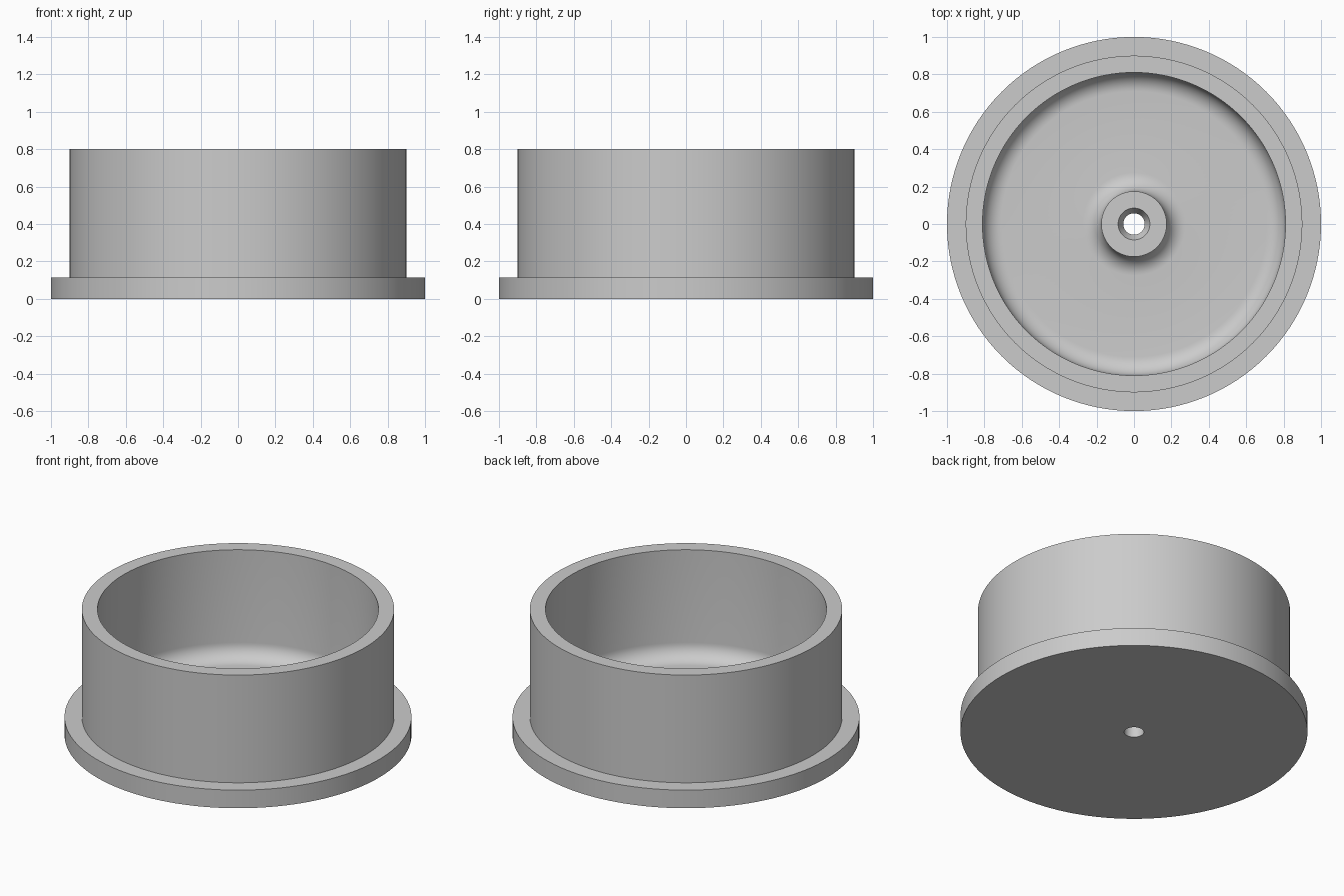
import bpy, bmesh
from math import pi, sin, cos, radians

if "Cube" in bpy.data.objects:
    bpy.data.objects.remove(bpy.data.objects["Cube"], do_unlink=True)

SEGMENTS = 128
FLANGE_R, FLANGE_H = 1.0, 0.115
WALL_R, BORE_R, WALL_H = 0.9, 0.81, 0.8
FLOOR_Z, FILLET = 0.11, 0.1
HUB_R, HUB_H = 0.175, 0.25
HOLE_R, SINK_R, SINK_DEPTH = 0.057, 0.085, 0.06


def arc(cx, cz, r, start, end, steps=10):
    """Points of a fillet in the radius/height plane."""
    angles = [radians(start + (end - start) * i / steps) for i in range(steps + 1)]
    return [(cx + r * cos(a), cz + r * sin(a)) for a in angles]


# Closed half section: underside, flange, wall, filleted floor, hub, hole
fillet_z = FLOOR_Z + FILLET
profile = [(HOLE_R, 0), (FLANGE_R, 0), (FLANGE_R, FLANGE_H), (WALL_R, FLANGE_H),
           (WALL_R, WALL_H), (BORE_R, WALL_H)]
profile += arc(BORE_R - FILLET, fillet_z, FILLET, 0, -90)
profile += arc(HUB_R + FILLET, fillet_z, FILLET, 270, 180)
profile += [(HUB_R, HUB_H), (SINK_R, HUB_H), (HOLE_R, HUB_H - SINK_DEPTH)]

# Revolve the section round the upright axis
bm = bmesh.new()
verts = [bm.verts.new((r, 0, z)) for r, z in profile]
edges = [bm.edges.new((a, b)) for a, b in zip(verts, verts[1:] + verts[:1])]
bmesh.ops.spin(bm, geom=verts + edges, cent=(0, 0, 0), axis=(0, 0, 1),
               angle=2 * pi, steps=SEGMENTS, use_merge=False)
bmesh.ops.remove_doubles(bm, verts=bm.verts[:], dist=1e-4)
bmesh.ops.recalc_face_normals(bm, faces=bm.faces[:])
mesh = bpy.data.meshes.new("flanged_cup")
bm.to_mesh(mesh)
bm.free()
cup = bpy.data.objects.new("flanged_cup", mesh)
bpy.context.collection.objects.link(cup)

# Single grey material
grey = bpy.data.materials.new("plain_grey")
grey.use_nodes = True
colour = (0.6, 0.6, 0.6, 1)
grey.diffuse_color = colour
grey.node_tree.nodes["Principled BSDF"].inputs["Base Color"].default_value = colour
mesh.materials.append(grey)

# Smooth curved surfaces, sharp rims
bpy.ops.object.select_all(action="DESELECT")
cup.select_set(True)
bpy.context.view_layer.objects.active = cup
bpy.ops.object.shade_smooth_by_angle(angle=radians(25))
